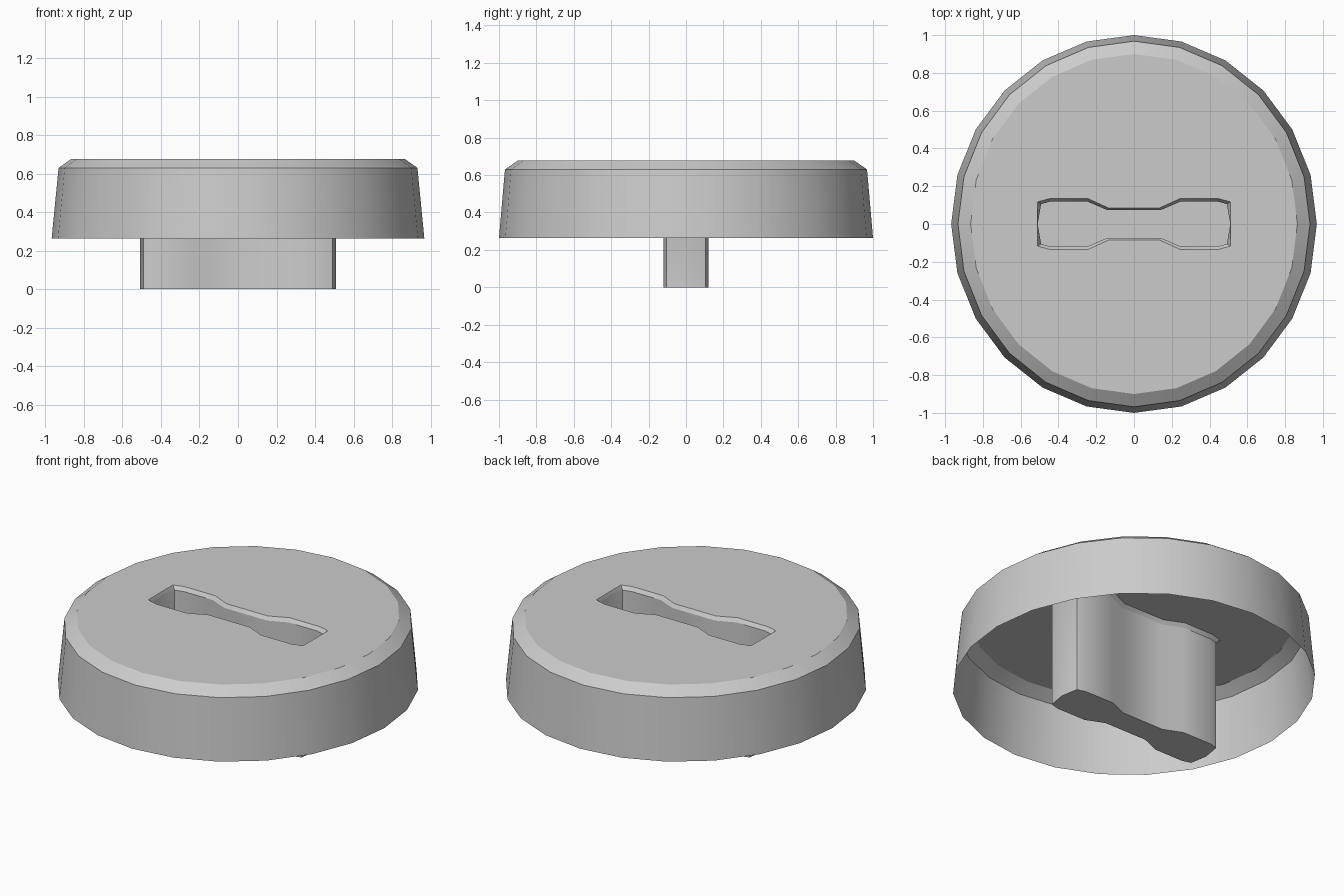
import bpy, bmesh, math

if "Cube" in bpy.data.objects:
    bpy.data.objects.remove(bpy.data.objects["Cube"])

bm = bmesh.new()


def ring(points, z):
    return [bm.verts.new((x, y, z)) for x, y in points]


def ellipse(rx, ry, n=24):
    return [(rx * math.cos(2 * math.pi * i / n), ry * math.sin(2 * math.pi * i / n))
            for i in range(n)]


def slot(quarter, tip):
    # mirror one quarter of the bow-tie outline into a closed loop
    upper = quarter + [(-x, y) for x, y in reversed(quarter)]
    lower = [(-x, -y) for x, y in upper]
    return [(tip, 0)] + upper + [(-tip, 0)] + lower


def skin(a, b):
    n = len(a)
    for i in range(n):
        j = (i + 1) % n
        bm.faces.new((a[i], a[j], b[j], b[i]))


def loop_edges(vs):
    return [bm.edges.get((vs[i], vs[i - 1])) for i in range(len(vs))]


# Tapered wall and bevelled rim, open underneath
base = ring(ellipse(0.968, 1.0), 0.263)
shoulder = ring(ellipse(0.932, 0.968), 0.63)
rim = ring(ellipse(0.865, 0.90), 0.677)
skin(base, shoulder)
skin(shoulder, rim)

# Slot: sloped lip, pocket walls and floor
inner = slot([(0.492, 0.105), (0.44, 0.12), (0.25, 0.12), (0.14, 0.073)], 0.51)
outer = slot([(0.511, 0.117), (0.445, 0.135), (0.245, 0.135), (0.137, 0.086)], 0.512)
lip = ring(outer, 0.677)
mouth = ring(inner, 0.655)
floor = ring(inner, 0.0)
skin(lip, mouth)
skin(mouth, floor)
bm.faces.new(floor)

# Flat top with the slot opening
bmesh.ops.triangle_fill(bm, edges=loop_edges(rim) + loop_edges(lip),
                        use_beauty=True, normal=(0, 0, 1))
bmesh.ops.recalc_face_normals(bm, faces=bm.faces)
bm.faces.ensure_lookup_table()
if bm.faces[0].normal.dot(bm.faces[0].calc_center_median()) < 0:
    bmesh.ops.reverse_faces(bm, faces=bm.faces)

mesh = bpy.data.meshes.new("slotted_cap")
bm.to_mesh(mesh)
bm.free()
cap = bpy.data.objects.new("slotted_cap", mesh)
bpy.context.collection.objects.link(cap)
bpy.context.view_layer.objects.active = cap
cap.select_set(True)
bpy.ops.object.shade_smooth_by_angle(angle=math.radians(30))
